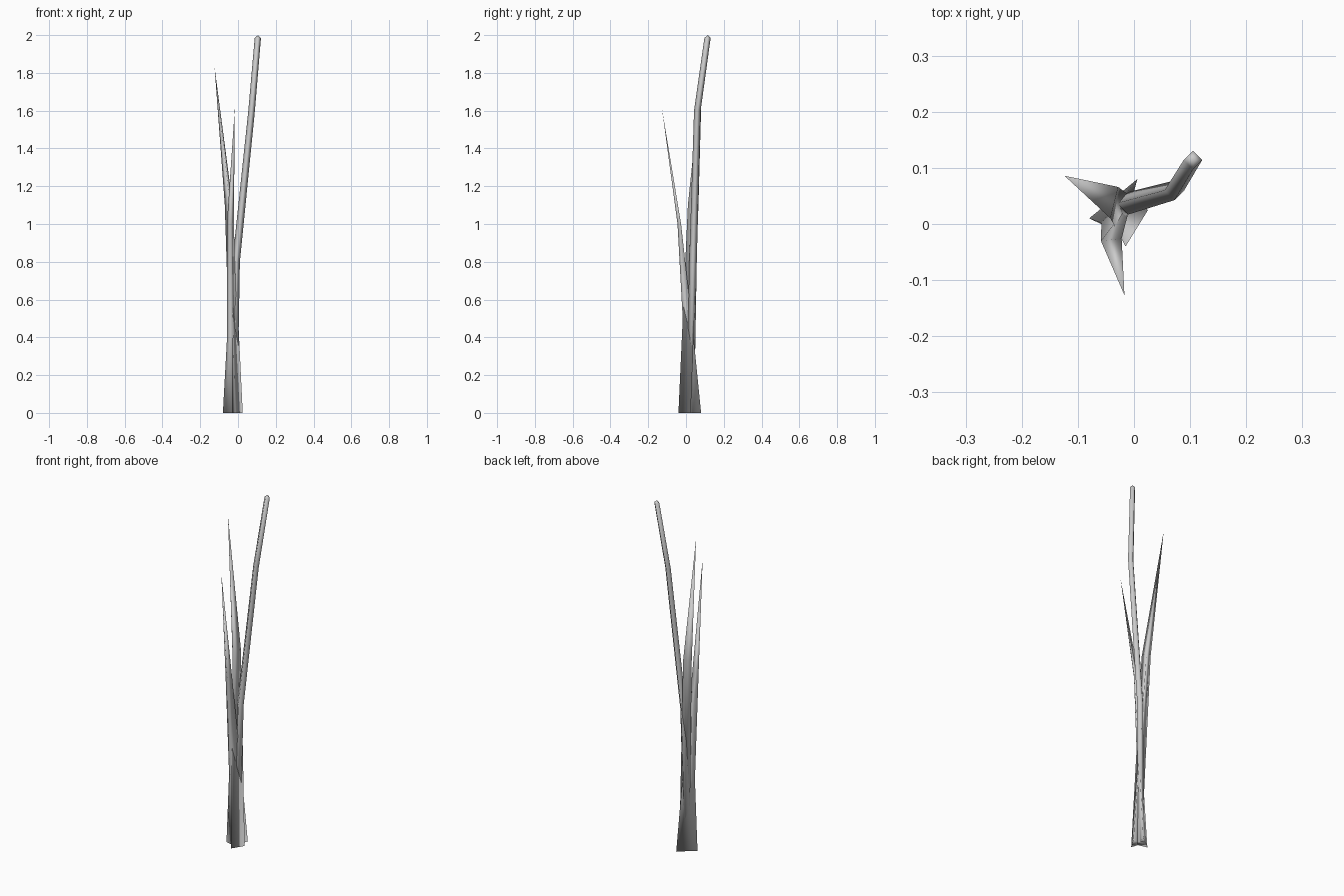
import bpy
import math

if "Cube" in bpy.data.objects:
    bpy.data.objects.remove(bpy.data.objects["Cube"])


def loft(name, rings, tip):
    """Skin a list of equal-sized rings, closing the end with a point."""
    n = len(rings[0])
    verts = [p for ring in rings for p in ring] + [tip]
    faces = [tuple(reversed(range(n)))]
    for r in range(len(rings) - 1):
        for i in range(n):
            a, b = r * n + i, r * n + (i + 1) % n
            faces.append((a, b, b + n, a + n))
    last = (len(rings) - 1) * n
    faces += [(last + i, last + (i + 1) % n, len(verts) - 1) for i in range(n)]
    mesh = bpy.data.meshes.new(name)
    mesh.from_pydata(verts, [], faces)
    mesh.shade_smooth()
    obj = bpy.data.objects.new(name, mesh)
    bpy.context.collection.objects.link(obj)
    return obj


def square(x, y, z, r):
    return [(x + r * math.cos(i * math.pi / 2), y + r * math.sin(i * math.pi / 2), z)
            for i in range(4)]


def triangle(z, a, b, keel):
    return [(*a, z), (*b, z), (*keel, z)]


# Four-sided bent stalk
loft("stalk", [
    square(-0.025, 0.022, 0.0, 0.021),
    square(-0.010, 0.037, 0.8, 0.020),
    square(0.072, 0.060, 1.6, 0.0175),
    square(0.105, 0.114, 1.985, 0.0165),
], tip=(0.106, 0.115, 2.0))

# Tall blade: leans to the back left, keel on its outer side
loft("tall_leaf", [
    triangle(0.0, (-0.015, -0.040), (0.025, 0.025), (-0.035, 0.018)),
    triangle(1.1, (-0.042, 0.010), (-0.028, 0.066), (-0.070, 0.048)),
], tip=(-0.124, 0.086, 1.83))

# Short blade: leans to the front, keel on its outer side
loft("short_leaf", [
    triangle(0.0, (0.006, 0.080), (-0.080, 0.010), (-0.026, -0.002)),
    triangle(0.4, (-0.005, 0.040), (-0.058, 0.002), (-0.033, -0.012)),
    triangle(1.0, (-0.022, -0.026), (-0.059, -0.030), (-0.038, -0.045)),
], tip=(-0.017, -0.127, 1.61))
